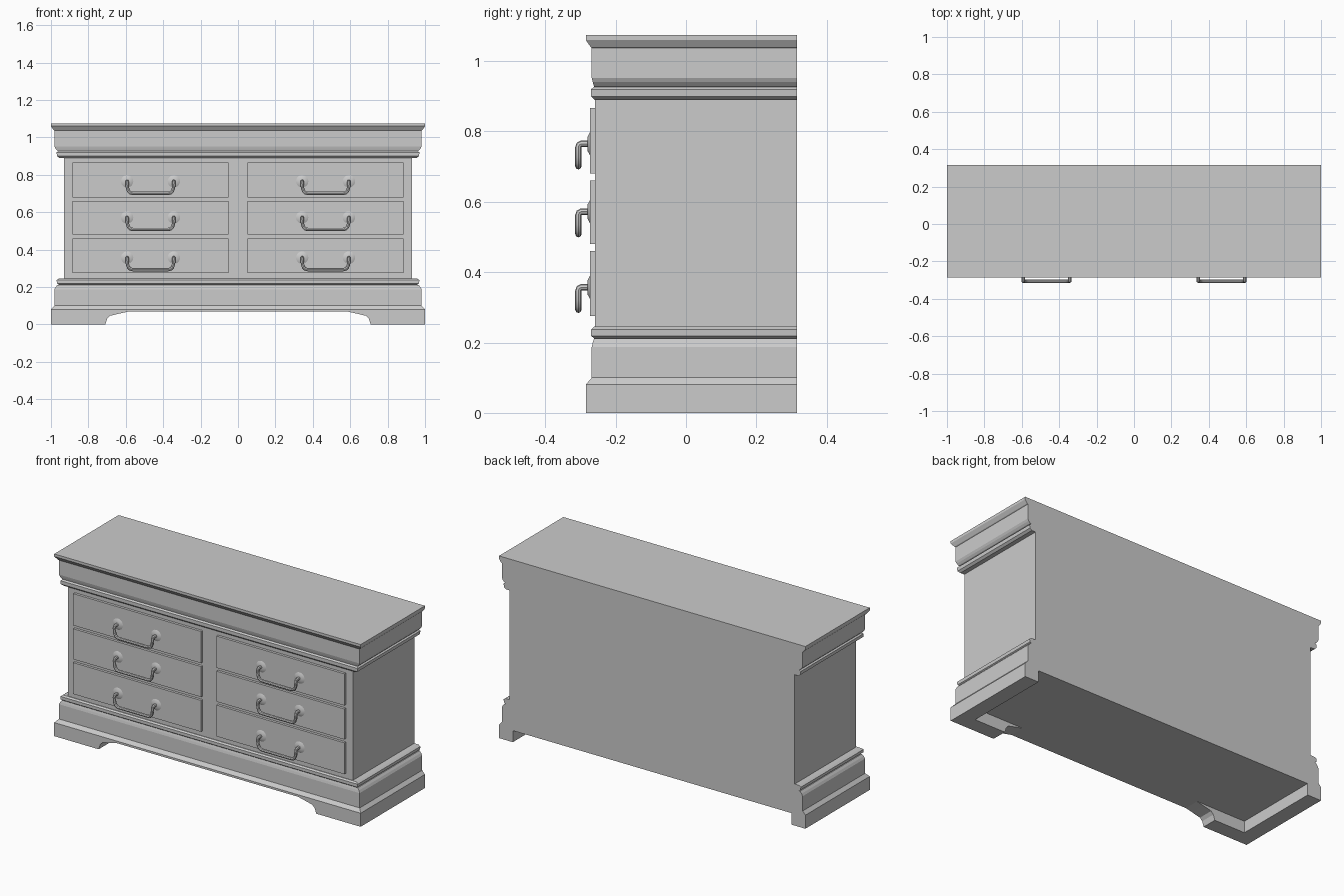
import bpy, bmesh, math

if "Cube" in bpy.data.objects:
    bpy.data.objects.remove(bpy.data.objects["Cube"])

BACK, FRONT = 0.315, -0.285


def add_mesh(name, bm):
    bmesh.ops.recalc_face_normals(bm, faces=bm.faces)
    me = bpy.data.meshes.new(name)
    bm.to_mesh(me)
    bm.free()
    ob = bpy.data.objects.new(name, me)
    bpy.context.scene.collection.objects.link(ob)
    return ob


def box(name, x0, x1, y0, y1, z0, z1):
    return prism(name, [(x0, z0), (x1, z0), (x1, z1), (x0, z1)], y0, y1)


def prism(name, pts, y0, y1):
    bm = bmesh.new()
    a = [bm.verts.new((x, y0, z)) for x, z in pts]
    b = [bm.verts.new((x, y1, z)) for x, z in pts]
    n = len(pts)
    bm.faces.new(a)
    bm.faces.new(b[::-1])
    for i in range(n):
        j = (i + 1) % n
        bm.faces.new((a[i], b[i], b[j], a[j]))
    return add_mesh(name, bm)


def moulded_block(name, levels):
    """Stack of rectangles (half width, front y, z) sharing a flat back."""
    bm = bmesh.new()
    rings = [[bm.verts.new(p) for p in ((-x, y, z), (x, y, z), (x, BACK, z), (-x, BACK, z))]
             for x, y, z in levels]
    bm.faces.new(rings[0][::-1])
    bm.faces.new(rings[-1])
    for lo, hi in zip(rings, rings[1:]):
        for i in range(4):
            j = (i + 1) % 4
            bm.faces.new((lo[i], lo[j], hi[j], hi[i]))
    return add_mesh(name, bm)


def smooth(ob):
    bpy.ops.object.select_all(action='DESELECT')
    ob.select_set(True)
    bpy.context.view_layer.objects.active = ob
    bpy.ops.object.shade_smooth_by_angle(angle=math.radians(35))


# Carcass with plinth, waist mouldings, frieze and top in one profile
moulded_block("carcass", [
    (1.0, FRONT, 0.068), (1.0, FRONT, 0.08), (0.982, -0.268, 0.10),
    (0.982, -0.268, 0.187), (0.975, -0.265, 0.20), (0.965, -0.261, 0.212),
    (0.957, -0.261, 0.212), (0.968, -0.27, 0.219), (0.97, -0.27, 0.237),
    (0.958, -0.262, 0.245), (0.93, -0.258, 0.245), (0.93, -0.258, 0.89),
    (0.955, -0.26, 0.89), (0.968, -0.27, 0.90), (0.97, -0.27, 0.92),
    (0.96, -0.261, 0.927), (0.967, -0.262, 0.93), (0.976, -0.265, 0.94),
    (0.982, -0.268, 0.952), (0.982, -0.268, 1.037), (0.987, -0.271, 1.04),
    (1.0, FRONT, 1.06), (1.0, FRONT, 1.075)])

# Bracket feet: shaped front piece and plain side runner
foot = [(1.0, 0), (0.71, 0), (0.70, 0.03), (0.685, 0.046), (0.63, 0.059), (0.59, 0.068), (1.0, 0.068)]
for s, side in ((-1, "left"), (1, "right")):
    prism(side + "_front_foot", [(s * x, z) for x, z in foot], FRONT, FRONT + 0.09)
    box(side + "_side_runner", *sorted((s * 0.91, s * 1.0)), FRONT + 0.09, BACK, 0, 0.068)


# Bail handle: bent rod between two rosettes
def handle(name, cx, z):
    half = [(0.125, -0.268, 0), (0.125, -0.298, 0), (0.125, -0.304, -0.003),
            (0.125, -0.306, -0.010), (0.123, -0.306, -0.036), (0.117, -0.306, -0.052),
            (0.108, -0.306, -0.061), (0.095, -0.306, -0.064)]
    path = [(-x, y, h) for x, y, h in half] + half[::-1]
    cu = bpy.data.curves.new(name, 'CURVE')
    cu.dimensions = '3D'
    cu.bevel_depth = 0.009
    cu.bevel_resolution = 2
    cu.use_fill_caps = True
    sp = cu.splines.new('POLY')
    sp.points.add(len(path) - 1)
    for p, (x, y, h) in zip(sp.points, path):
        p.co = (cx + x, y, z + h, 1)
    ob = bpy.data.objects.new(name, cu)
    bpy.context.scene.collection.objects.link(ob)
    bpy.ops.object.select_all(action='DESELECT')
    ob.select_set(True)
    bpy.context.view_layer.objects.active = ob
    bpy.ops.object.convert(target='MESH')
    smooth(bpy.context.view_layer.objects.active)
    for s in (-1, 1):
        bpy.ops.mesh.primitive_cone_add(vertices=20, radius1=0.035, radius2=0.02, depth=0.008,
                                        location=(cx + s * 0.125, -0.276, z),
                                        rotation=(math.pi / 2, 0, 0))
        bpy.context.object.name = name + "_rosette"
        smooth(bpy.context.object)


# Two columns of three drawers
rows = [(0.275, 0.46, 0.357), (0.48, 0.66, 0.572), (0.68, 0.867, 0.765)]
for s, side in ((-1, "left"), (1, "right")):
    for i, (z0, z1, hz) in enumerate(rows):
        box(f"{side}_drawer_{i + 1}", *sorted((s * 0.05, s * 0.885)), -0.273, -0.25, z0, z1)
        handle(f"{side}_handle_{i + 1}", s * 0.468, hz)
